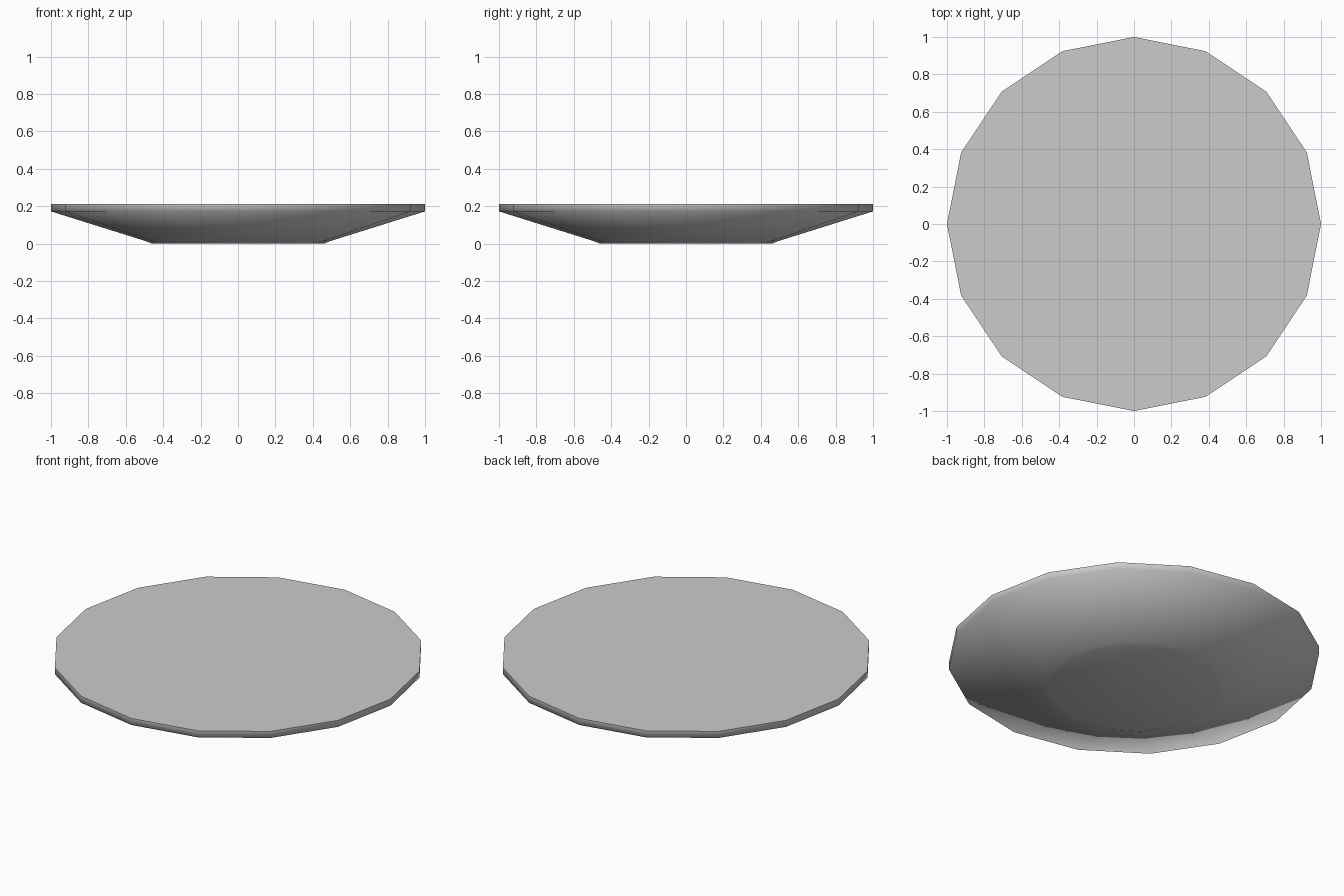
import bpy, bmesh, math

if "Cube" in bpy.data.objects:
    bpy.data.objects.remove(bpy.data.objects["Cube"])

SIDES = 16
# Half profile of the dish: (radius, height)
profile = [(0.46, 0.0), (0.49, 0.012), (1.0, 0.172), (1.0, 0.211)]

bm = bmesh.new()
rings = []
for r, z in profile:
    rings.append([bm.verts.new((r * math.cos(2 * math.pi * i / SIDES),
                                r * math.sin(2 * math.pi * i / SIDES), z))
                  for i in range(SIDES)])

# Sloped underside and rim
for low, high in zip(rings, rings[1:]):
    for i in range(SIDES):
        j = (i + 1) % SIDES
        bm.faces.new((low[i], low[j], high[j], high[i]))

# Flat base and flat top
bm.faces.new(rings[0][::-1])
bm.faces.new(rings[-1])
bm.normal_update()

mesh = bpy.data.meshes.new("dish")
bm.to_mesh(mesh)
bm.free()
dish = bpy.data.objects.new("dish", mesh)
bpy.context.collection.objects.link(dish)

# Smooth cone, crisp top edge
bpy.context.view_layer.objects.active = dish
dish.select_set(True)
bpy.ops.object.shade_smooth_by_angle(angle=math.radians(80))
